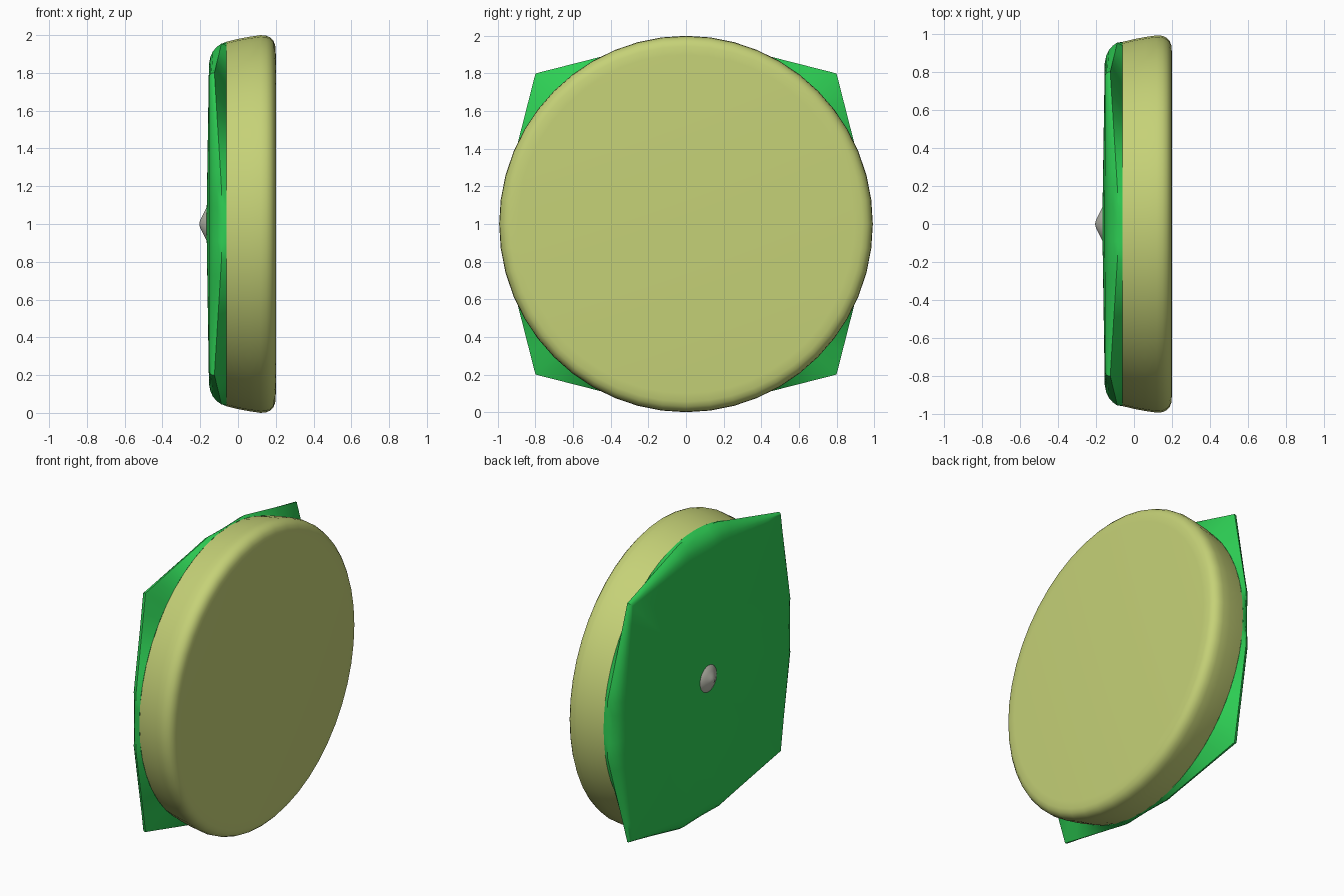
import bpy, bmesh, math

cube = bpy.data.objects.get("Cube")
if cube:
    bpy.data.objects.remove(cube, do_unlink=True)


def material(name, rgb):
    m = bpy.data.materials.new(name)
    m.use_nodes = True
    m.diffuse_color = (*rgb, 1)
    bsdf = m.node_tree.nodes["Principled BSDF"]
    bsdf.inputs["Base Color"].default_value = (*rgb, 1)
    bsdf.inputs["Roughness"].default_value = 0.8
    return m


BEIGE = material("pale olive", (0.56, 0.64, 0.185))
GREEN = material("bright green", (0.027, 0.63, 0.09))
GREY = material("warm grey", (0.50, 0.50, 0.43))


def loft(name, rings, mat, start=None, end=None, angle=35):
    """Skin a list of point rings; start and end are optional cap centres."""
    bm = bmesh.new()
    rows = [[bm.verts.new(p) for p in ring] for ring in rings]
    n = len(rows[0])
    for a, b in zip(rows, rows[1:]):
        for i in range(n):
            j = (i + 1) % n
            bm.faces.new((a[i], a[j], b[j], b[i]))
    for row, tip in ((rows[0], start), (rows[-1], end)):
        if tip:
            c = bm.verts.new(tip)
            for i in range(n):
                bm.faces.new((row[i], row[(i + 1) % n], c))
    bmesh.ops.recalc_face_normals(bm, faces=bm.faces)
    me = bpy.data.meshes.new(name)
    bm.to_mesh(me)
    bm.free()
    me.materials.append(mat)
    ob = bpy.data.objects.new(name, me)
    bpy.context.collection.objects.link(ob)
    bpy.ops.object.select_all(action="DESELECT")
    ob.select_set(True)
    bpy.context.view_layer.objects.active = ob
    bpy.ops.object.shade_smooth_by_angle(angle=math.radians(angle))
    return ob


def circle(x, r, n):
    return [(x, r * 0.993 * math.sin(2 * math.pi * i / n),
             1 + r * math.cos(2 * math.pi * i / n)) for i in range(n)]


# Round disc with a soft outer rim
profile = [(-0.06, 0.965), (0.0, 0.98), (0.06, 0.991), (0.12, 1.0), (0.15, 0.997),
           (0.172, 0.987), (0.188, 0.97), (0.197, 0.945), (0.2, 0.90)]
loft("disc", [circle(x, r, 48) for x, r in profile], BEIGE,
     start=(-0.06, 0, 1), end=(0.2, 0, 1))


# Backing plate: round against the disc, drawn out into four corners
def plate_ring(x_mid, r_mid, x_corner, r_corner, n=64):
    pts = []
    for i in range(n):
        a = 2 * math.pi * i / n
        off = (a + math.pi / 4) % (math.pi / 2) - math.pi / 4
        t = math.tan(abs(off))
        # straight edge running from the corner towards the middle of the side
        v = min((0.80 + 0.25 * 0.80) / (1 + 0.25 * t), 0.95 + 0.02 * t)
        w = min(max((v * t - 0.15) / 0.65, 0), 1)
        r = v / math.cos(off) * (r_mid / 0.95 * (1 - w) + r_corner * w)
        x = x_mid * (1 - w) + x_corner * w
        pts.append((x, r * math.sin(a), 1 + r * math.cos(a)))
    return pts


levels = [(-0.085, 0.953, -0.125, 1.0), (-0.11, 0.935, -0.133, 1.0),
          (-0.132, 0.91, -0.141, 0.997), (-0.146, 0.88, -0.148, 0.99),
          (-0.154, 0.84, -0.153, 0.975)]
loft("backing_plate", [circle(-0.06, 0.965, 64)] + [plate_ring(*l) for l in levels],
     GREEN, end=(-0.167, 0, 1))

# Small rounded cone at the centre of the back
tip = [(-0.155, 0.098), (-0.167, 0.088), (-0.183, 0.055), (-0.197, 0.028), (-0.203, 0.012)]
loft("centre_point", [circle(x, r, 24) for x, r in tip], GREY,
     end=(-0.205, 0, 1), angle=50)
